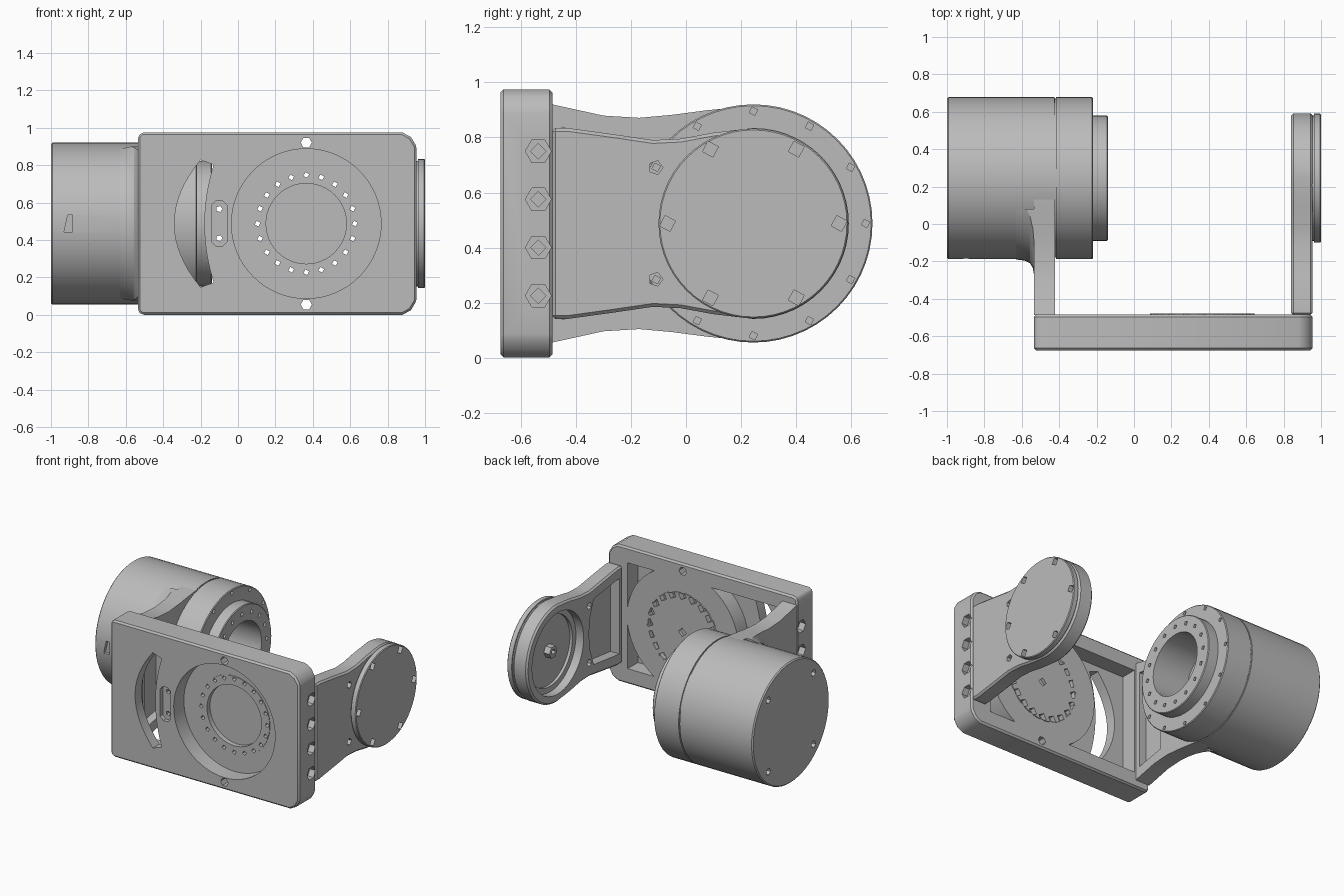
import bpy, bmesh, math
from mathutils import Matrix, Vector

if "Cube" in bpy.data.objects:
    bpy.data.objects.remove(bpy.data.objects["Cube"])

GREY = (0.5, 0.5, 0.5, 1)
metal = bpy.data.materials.new("plain grey metal")
metal.use_nodes = True
metal.diffuse_color = GREY
metal.node_tree.nodes["Principled BSDF"].inputs["Base Color"].default_value = GREY

ZC = 0.4875          # height of every axis
YC = 0.245           # depth of the pivot axis
XC = 0.365           # bore centre on the plate


def finish(name, bm):
    bmesh.ops.recalc_face_normals(bm, faces=bm.faces)
    mesh = bpy.data.meshes.new(name)
    bm.to_mesh(mesh)
    bm.free()
    ob = bpy.data.objects.new(name, mesh)
    bpy.context.collection.objects.link(ob)
    mesh.materials.append(metal)
    return ob


def prisms(name, polys, axis, a, b):
    """Extrude outlines along X (points are y, z) or Y (points are x, z)."""
    bm = bmesh.new()
    for pts in polys:
        place = (lambda p: (a, p[0], p[1])) if axis == "X" else (lambda p: (p[0], a, p[1]))
        face = bm.faces.new([bm.verts.new(place(p)) for p in pts])
        new = bmesh.ops.extrude_face_region(bm, geom=[face])["geom"]
        step = Vector((b - a, 0, 0)) if axis == "X" else Vector((0, b - a, 0))
        bmesh.ops.translate(bm, vec=step, verts=[v for v in new if isinstance(v, bmesh.types.BMVert)])
    return finish(name, bm)


def lathe(name, profile, steps=56):
    """Revolve (x, radius) points about the pivot axis."""
    bm = bmesh.new()
    verts = [bm.verts.new((x, YC, ZC + r)) for x, r in profile]
    edges = [bm.edges.new(pair) for pair in zip(verts, verts[1:])]
    bmesh.ops.spin(bm, geom=verts + edges, cent=(0, YC, ZC), axis=(1, 0, 0),
                   angle=math.tau, steps=steps)
    bmesh.ops.remove_doubles(bm, verts=bm.verts, dist=0.0005)
    return finish(name, bm)


def circle(cx, cz, r, n=48, turn=0.0):
    return [(cx + r * math.cos(math.tau * i / n + turn),
             cz + r * math.sin(math.tau * i / n + turn)) for i in range(n)]


def ring(cx, radius, count, r, n=4, turn=0.0):
    """Small holes spaced round a pitch circle."""
    return [circle(x, z, r, n, 0.3) for x, z in circle(cx, ZC, radius, count, turn)]


def rect(x0, x1, z0, z1):
    return [(x0, z0), (x1, z0), (x1, z1), (x0, z1)]


def apply(ob, mod):
    bpy.context.view_layer.objects.active = ob
    bpy.ops.object.modifier_apply(modifier=mod.name)


def carve(target, tool, mode="DIFFERENCE"):
    mod = target.modifiers.new("cut", "BOOLEAN")
    mod.operation, mod.solver, mod.object = mode, "EXACT", tool
    apply(target, mod)
    bpy.data.objects.remove(tool)


def soften(ob, width):
    mod = ob.modifiers.new("edge", "BEVEL")
    mod.width, mod.segments, mod.limit_method = width, 1, "ANGLE"
    apply(ob, mod)


def arm_outline(upper, radius):
    """Waisted arm: the upper edge, a round end, and the mirrored lower edge."""
    arc = [(YC + radius * math.sin(t), radius * math.cos(t))
           for t in [math.pi * i / 28 for i in range(29)]]
    return ([(y, ZC + h) for y, h in upper] + [(y, ZC + h) for y, h in arc]
            + [(y, ZC - h) for y, h in reversed(upper)])


# Front plate with clipped corners
T = 2 * ZC
plate = prisms("front_plate", [[(-0.535, 0.02), (-0.515, 0), (0.88, 0), (0.925, 0.025), (0.955, 0.075),
                                (0.955, T - 0.075), (0.925, T - 0.025), (0.88, T),
                                (-0.515, T), (-0.535, T - 0.02)]], "Y", -0.675, -0.485)
soften(plate, 0.012)

# Rear pocket that leaves a round boss standing
pocket = prisms("pocket", [rect(-0.41, 0.8, 0.11, T - 0.11)], "Y", -0.6, -0.4)
carve(pocket, prisms("boss", [circle(XC, ZC, 0.44)], "Y", -0.7, -0.3), "DIFFERENCE")
carve(plate, pocket)

# Front counterbore and hub bore
carve(plate, prisms("counterbore", [circle(XC, ZC, 0.4, 64)], "Y", -0.8, -0.56))
carve(plate, prisms("bore", [circle(XC, ZC, 0.275)], "Y", -0.8, -0.4))

# Crescent window, pin slot and pin holes
span = [i / 8 for i in range(-8, 9)]
crescent = ([(-0.34 + 0.14 * t * t, ZC + 0.34 * t) for t in span]
            + [(-0.18 + 0.05 * t * t, ZC + 0.315 * t) for t in reversed(span)])
carve(plate, prisms("window", [crescent], "Y", -0.8, -0.4))
slot = [(-0.1 + 0.045 * math.cos(a), ZC + (0.08 if a < math.pi else -0.08) + 0.045 * math.sin(a))
        for a in [math.pi * (i + 0.5) / 4 for i in range(8)]]
carve(plate, prisms("pin_slot", [slot], "Y", -0.8, -0.645))
carve(plate, prisms("pin_holes", [circle(-0.1, ZC + s * 0.078, 0.017, 5) for s in (-1, 1)]
                    + [circle(XC, ZC + s * 0.433, 0.03, 6) for s in (-1, 1)], "Y", -0.8, -0.4))

# Bolt holes down both plate ends
rows = [ZC + 0.175 * k for k in (-1.5, -0.5, 0.5, 1.5)]
for x0, x1, deep in ((0.91, 1.1, 0.82), (-0.7, -0.49, -0.43)):
    carve(plate, prisms("bolt_heads", [circle(-0.537, z, 0.047, 6) for z in rows], "X", x0, x1))
    carve(plate, prisms("bolt_shafts", [circle(-0.537, z, 0.028, 4) for z in rows], "X",
                        min(deep, x0), max(deep, x1)))

# Hub with a dished face and a ring of screw holes
hub = prisms("plate_hub", [circle(XC, ZC, 0.28, 60)], "Y", -0.564, -0.479)
carve(hub, prisms("dish", [circle(XC, ZC, 0.215)], "Y", -0.7, -0.53))
carve(hub, prisms("screws", ring(XC, 0.26, 20, 0.016), "Y", -0.7, -0.4))
carve(hub, prisms("teeth", ring(XC, 0.262, 20, 0.032), "Y", -0.515, -0.4))
carve(hub, prisms("centre", [circle(XC, ZC, 0.03, 4)], "Y", -0.5, -0.4))

# Left-hand (+x) arm with cup and web pocket
slim = arm_outline([(-0.487, 0.347), (-0.43, 0.347), (-0.27, 0.325), (-0.12, 0.303),
                    (-0.02, 0.308), (0.1, 0.33)], 0.347)
idler_arm = prisms("idler_arm", [slim], "X", 0.84, 0.955)
soften(idler_arm, 0.012)
carve(idler_arm, prisms("cup", [circle(YC, ZC, 0.29)], "X", 0.7, 0.9))
carve(idler_arm, prisms("cup_step", [circle(YC, ZC, 0.25)], "X", 0.7, 0.92))
carve(idler_arm, prisms("web", [[(-0.45, ZC - 0.27), (-0.16, ZC - 0.235), (-0.12, ZC - 0.12),
                                 (-0.105, ZC), (-0.12, ZC + 0.12), (-0.16, ZC + 0.235),
                                 (-0.45, ZC + 0.27)]], "X", 0.7, 0.91))
carve(idler_arm, prisms("arm_holes", [circle(-0.11, ZC + s * 0.203, 0.026, 5) for s in (-1, 1)],
                        "X", 0.7, 1.1))
nut = prisms("idler_nut", [circle(YC, ZC, 0.045, 6)], "X", 0.875, 0.93)
carve(nut, prisms("nut_hole", [circle(YC, ZC, 0.02, 6)], "X", 0.8, 0.9))

# Idler disc on the outer face of that arm
disc = lathe("idler_disc", [(0.94, 0), (0.94, 0.335), (0.963, 0.335), (0.963, 0.345),
                            (0.995, 0.345), (1, 0.34), (1, 0)])
carve(disc, prisms("disc_screws", ring(YC, 0.312, 6, 0.03), "X", 0.97, 1.1))

# Right-hand (-x) arm carrying the motor
wide = arm_outline([(-0.487, 0.433), (-0.3, 0.392), (-0.17, 0.384), (-0.05, 0.395),
                    (0.08, 0.412)], 0.428)
motor_arm = prisms("motor_arm", [wide], "X", -0.535, -0.422)
carve(motor_arm, prisms("web", [[(-0.45, ZC - 0.35), (-0.24, ZC - 0.31), (-0.24, ZC + 0.31),
                                 (-0.45, ZC + 0.35)]], "X", -0.48, -0.3))

# Curved blend between arm and motor housing, trimmed to the arm outline
blend = lathe("arm_blend", [(-0.63, 0.425), (-0.63, 0.434), (-0.58, 0.442), (-0.555, 0.456),
                            (-0.541, 0.48), (-0.534, 0.52), (-0.5, 0.52), (-0.5, 0.425),
                            (-0.63, 0.425)])
carve(blend, prisms("trim", [[(y, z) for y, z in wide if y < 0.1]], "X", -0.8, -0.45), "INTERSECT")

# Motor housing, flange and hollow output boss in one turned part
housing = lathe("motor_housing", [(-1, 0), (-1, 0.425), (-0.992, 0.433), (-0.425, 0.433),
                                  (-0.425, 0.425), (-0.416, 0.425), (-0.416, 0.433),
                                  (-0.225, 0.433), (-0.22, 0.428), (-0.22, 0.335),
                                  (-0.145, 0.335), (-0.14, 0.33), (-0.14, 0.22),
                                  (-0.5, 0.22), (-0.5, 0)])
carve(housing, prisms("flange_screws", ring(YC, 0.408, 12, 0.016), "X", -0.26, -0.2))
carve(housing, prisms("boss_screws", ring(YC, 0.278, 16, 0.016), "X", -0.18, -0.1))
carve(housing, prisms("cap_screws", ring(YC, 0.36, 4, 0.025, 6, math.pi / 4), "X", -1.1, -0.96))
carve(housing, prisms("cable_port", [[(-0.93, ZC - 0.045), (-0.885, ZC - 0.045),
                                      (-0.885, ZC + 0.045), (-0.91, ZC + 0.045)]], "Y", -0.4, -0.165))

# Smooth round surfaces, keep machined edges crisp
for ob in bpy.context.scene.objects:
    ob.select_set(ob.type == "MESH")
bpy.context.view_layer.objects.active = plate
bpy.ops.object.shade_smooth_by_angle(angle=math.radians(30))
